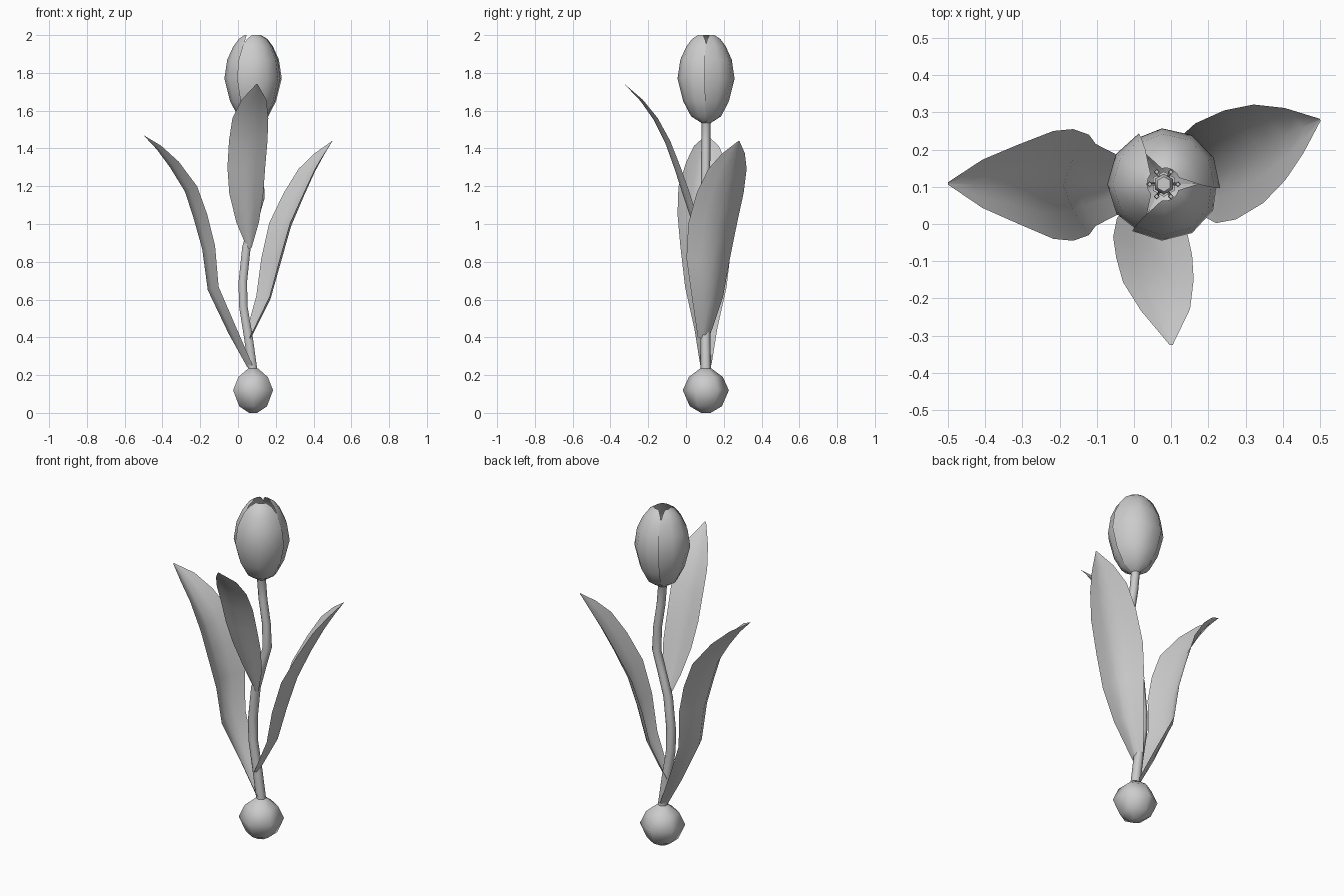
import bpy
from math import sin, cos, pi, radians
from mathutils import Vector


def make(name, verts, faces):
    me = bpy.data.meshes.new(name)
    me.from_pydata(verts, [], faces)
    ob = bpy.data.objects.new(name, me)
    bpy.context.collection.objects.link(ob)
    bpy.ops.object.select_all(action='DESELECT')
    ob.select_set(True)
    bpy.context.view_layer.objects.active = ob
    bpy.ops.object.shade_smooth_by_angle(angle=radians(65))
    return ob


def grid_faces(rows, cols):
    return [(i * cols + j, i * cols + j + 1, (i + 1) * cols + j + 1, (i + 1) * cols + j)
            for i in range(rows - 1) for j in range(cols - 1)]


def loft(name, rings, n=6):
    """Closed round body through horizontal rings (x, y, z, radius)."""
    verts, faces = [], []
    for x, y, z, r in rings:
        for k in range(n):
            a = pi / 2 + 2 * pi * k / n
            verts.append((x + r * cos(a), y + r * sin(a), z))
    for i in range(len(rings) - 1):
        for k in range(n):
            k2 = (k + 1) % n
            faces.append((i * n + k, i * n + k2, (i + 1) * n + k2, (i + 1) * n + k))
    faces.append(tuple(reversed(range(n))))
    faces.append(tuple(range(len(verts) - n, len(verts))))
    return make(name, verts, faces)


def leaf(name, angle, rows):
    """Cupped blade; rows of (spine x, y, z, half width, cup depth)."""
    a = radians(angle)
    side = Vector((-sin(a), cos(a), 0))
    pts = [Vector(r[:3]) for r in rows]
    us = (-1, -0.5, 0, 0.5, 1)
    verts = []
    for i, (p, row) in enumerate(zip(pts, rows)):
        t = (pts[min(i + 1, len(pts) - 1)] - pts[max(i - 1, 0)]).normalized()
        inward = side.cross(t).normalized()
        if inward.dot(Vector((cos(a), sin(a), 0))) > 0:
            inward.negate()
        for u in us:
            verts.append(p + side * (u * row[3]) + inward * (row[4] * abs(u) ** 1.4))
    return make(name, verts, grid_faces(len(rows), len(us)))


CX, CY = 0.08, 0.107

# Bulb
loft("bulb", [(CX, 0.105, z, r) for z, r in
              ((0, 0.025), (0.035, 0.085), (0.12, 0.122), (0.19, 0.09), (0.235, 0.03))])

# Curved stem, widening under the flower
loft("stem", [(0.08, 0.105, 0.22, 0.027), (0.055, 0.103, 0.4, 0.027), (0.027, 0.103, 0.57, 0.026),
              (0.026, 0.103, 0.7, 0.026), (0.045, 0.103, 0.88, 0.026), (0.085, 0.103, 1.02, 0.025),
              (0.12, 0.103, 1.14, 0.025), (0.113, 0.104, 1.28, 0.024), (0.09, 0.105, 1.42, 0.024),
              (0.08, 0.106, 1.53, 0.024), (0.08, 0.107, 1.56, 0.034)])

# Leaves
leaf("left_leaf", 180, [
    (0.05, 0.105, 0.24, 0.03, 0.03), (-0.05, 0.105, 0.42, 0.06, 0.05),
    (-0.16, 0.105, 0.65, 0.11, 0.06), (-0.19, 0.105, 0.87, 0.135, 0.07),
    (-0.235, 0.105, 1.03, 0.15, 0.075), (-0.28, 0.105, 1.17, 0.145, 0.07),
    (-0.36, 0.107, 1.30, 0.105, 0.055), (-0.43, 0.108, 1.395, 0.065, 0.03), (-0.5, 0.109, 1.47, 0.003, 0)])
leaf("right_leaf", 23, [
    (0.065, 0.1, 0.39, 0.033, 0.02), (0.17, 0.13, 0.6, 0.09, 0.045),
    (0.225, 0.14, 0.8, 0.125, 0.06), (0.275, 0.165, 0.98, 0.14, 0.065),
    (0.34, 0.2, 1.14, 0.135, 0.055), (0.4, 0.235, 1.27, 0.11, 0.045),
    (0.45, 0.26, 1.36, 0.065, 0.025), (0.5, 0.28, 1.44, 0.003, 0)])
leaf("front_leaf", -88, [
    (0.06, 0.08, 0.87, 0.012, 0.01), (0.052, 0.035, 1.0, 0.06, 0.03),
    (0.045, -0.015, 1.15, 0.09, 0.035), (0.045, -0.06, 1.29, 0.1, 0.03),
    (0.055, -0.11, 1.43, 0.102, 0.025), (0.066, -0.17, 1.55, 0.095, 0.02),
    (0.085, -0.24, 1.65, 0.066, 0.012), (0.1, -0.325, 1.74, 0.004, 0)])

# Three overlapping petals: (z, radius, half angle)
profile = [(1.535, 0.025, 58), (1.57, 0.08, 61), (1.65, 0.122, 63), (1.77, 0.152, 64),
           (1.87, 0.137, 64), (1.94, 0.105, 62), (1.98, 0.075, 55), (2.0, 0.045, 38)]
for k, mid in enumerate((60, 180, 300)):
    verts = []
    for z, r, half in profile:
        for u in (-1, -0.5, 0, 0.5, 1):
            a = radians(mid + u * half)
            rr = r * (1 - 0.05 * max(0, u) ** 2)      # one edge tucks under its neighbour
            verts.append((CX + rr * cos(a), CY + rr * sin(a), z))
    make("petal_%d" % (k + 1), verts, grid_faces(len(profile), 5))

# Pistil and stamens inside the flower
loft("pistil", [(CX, CY, 1.55, 0.018), (CX, CY, 1.72, 0.018), (CX, CY, 1.75, 0.028), (CX, CY, 1.77, 0.02)])
for k in range(6):
    c, s = cos(k * pi / 3), sin(k * pi / 3)
    loft("stamen_%d" % (k + 1), [(CX + d * c, CY + d * s, z, r) for d, z, r in
                                 ((0.022, 1.55, 0.004), (0.038, 1.67, 0.004),
                                  (0.038, 1.675, 0.008), (0.038, 1.73, 0.006))], 4)
